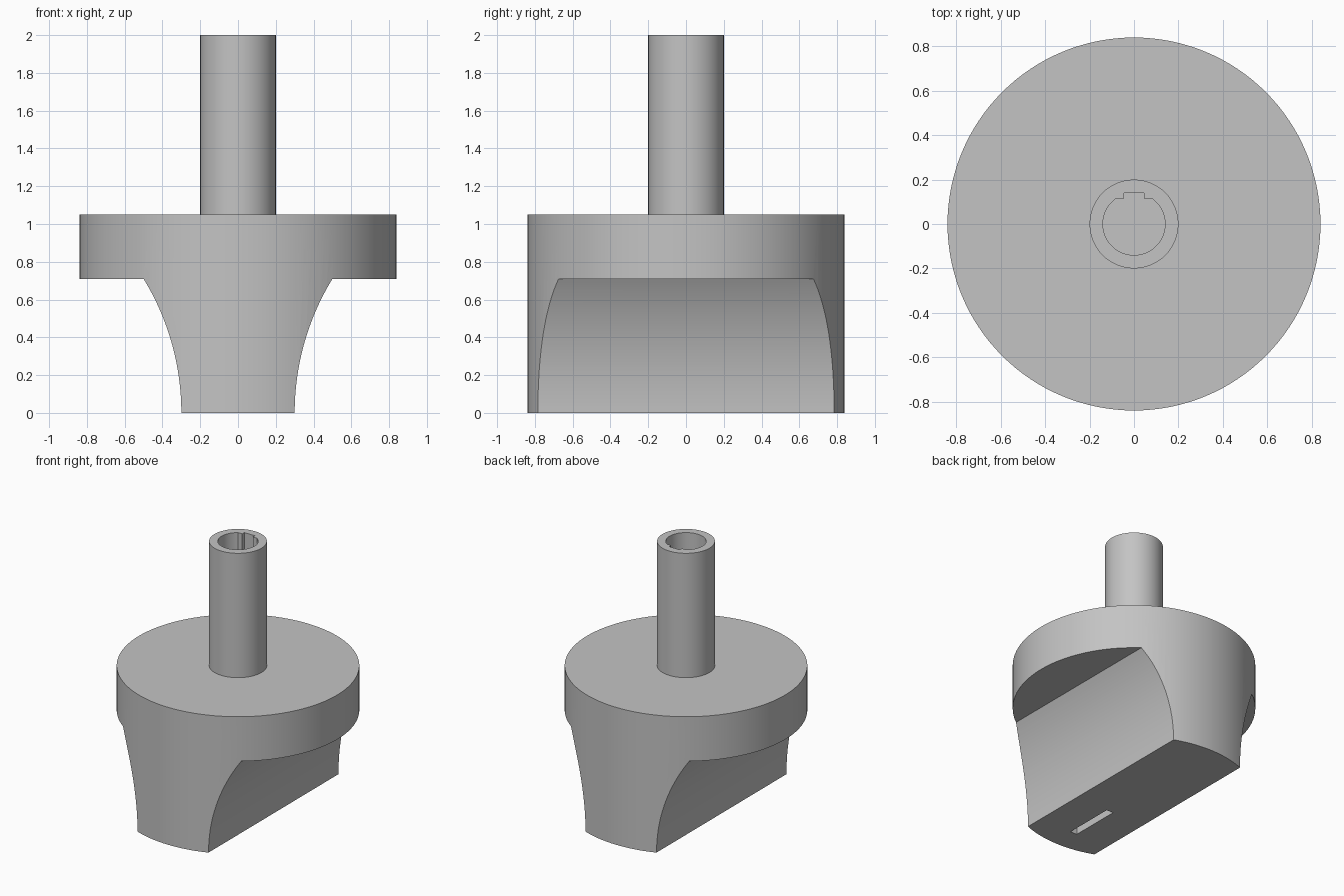
import bpy, bmesh, math
from mathutils import Vector

if "Cube" in bpy.data.objects:
    bpy.data.objects.remove(bpy.data.objects["Cube"])

DISC_R, DISC_TOP, DISC_BOTTOM = 0.84, 1.05, 0.71
SHAFT_R, SHAFT_TOP, BORE_R = 0.2, 2.0, 0.14

grey = bpy.data.materials.new("plain grey")
grey.use_nodes = True
grey.diffuse_color = (0.55, 0.55, 0.55, 1)
grey.node_tree.nodes["Principled BSDF"].inputs["Base Color"].default_value = grey.diffuse_color


def prism(name, points, direction):
    """Closed solid made by extruding a flat outline along a direction."""
    bm = bmesh.new()
    face = bm.faces.new([bm.verts.new(p) for p in points])
    out = bmesh.ops.extrude_face_region(bm, geom=[face])
    moved = [g for g in out["geom"] if isinstance(g, bmesh.types.BMVert)]
    bmesh.ops.translate(bm, verts=moved, vec=Vector(direction))
    bmesh.ops.recalc_face_normals(bm, faces=bm.faces)
    mesh = bpy.data.meshes.new(name)
    bm.to_mesh(mesh)
    bm.free()
    mesh.materials.append(grey)
    obj = bpy.data.objects.new(name, mesh)
    bpy.context.collection.objects.link(obj)
    return obj


def circle(radius, z, count=128):
    return [(radius * math.cos(math.tau * i / count),
             radius * math.sin(math.tau * i / count), z) for i in range(count)]


def cut(target, cutter):
    """Subtract the cutter from the target, then discard the cutter."""
    bpy.ops.object.select_all(action="DESELECT")
    bpy.context.view_layer.objects.active = target
    target.select_set(True)
    mod = target.modifiers.new("cut", "BOOLEAN")
    mod.operation, mod.solver, mod.object = "DIFFERENCE", "EXACT", cutter
    bpy.ops.object.modifier_apply(modifier=mod.name)
    bpy.data.objects.remove(cutter)


def smooth(obj):
    bpy.ops.object.select_all(action="DESELECT")
    bpy.context.view_layer.objects.active = obj
    obj.select_set(True)
    bpy.ops.object.shade_smooth_by_angle(angle=math.radians(25))


# Disc and grip: one drum with a concave scoop removed from each side
knob = prism("knob_body", circle(DISC_R, 0), (0, 0, DISC_TOP))
NARROW, WIDE = 0.3, 0.5
step = WIDE - NARROW
arc_r = (DISC_BOTTOM ** 2 + step ** 2) / (2 * step)
sweep = math.asin(DISC_BOTTOM / arc_r)
scoop = [(NARROW, -0.1)]
for i in range(25):
    a = sweep * i / 24
    scoop.append((NARROW + arc_r * (1 - math.cos(a)), arc_r * math.sin(a)))
scoop += [(1, DISC_BOTTOM), (1, -0.1)]
for side in (1, -1):
    cut(knob, prism("scoop_cutter", [(side * x, -1, z) for x, z in scoop], (0, 2, 0)))

# Pointer slot in the grip's end face
SLOT_W, SLOT_NEAR, SLOT_FAR = 0.028, -0.26, -0.65
slot = [(-SLOT_W, SLOT_FAR, -0.1), (SLOT_W, SLOT_FAR, -0.1),
        (SLOT_W, SLOT_NEAR, -0.1), (-SLOT_W, SLOT_NEAR, -0.1)]
cut(knob, prism("slot_cutter", slot, (0, 0, 0.2)))
smooth(knob)

# Hollow shaft: round bore with a flat and a key notch at the back
shaft = prism("shaft", circle(SHAFT_R, DISC_TOP), (0, 0, SHAFT_TOP - DISC_TOP))
FLAT_Y, KEY_X, KEY_Y = 0.115, 0.045, 0.14
start = math.asin(FLAT_Y / BORE_R)
z0 = DISC_TOP - 0.1
bore = []
for i in range(81):
    a = math.pi - start + (math.pi + 2 * start) * i / 80
    bore.append((BORE_R * math.cos(a), BORE_R * math.sin(a), z0))
bore += [(KEY_X, FLAT_Y, z0), (KEY_X, KEY_Y, z0), (-KEY_X, KEY_Y, z0), (-KEY_X, FLAT_Y, z0)]
cut(shaft, prism("bore_cutter", bore, (0, 0, SHAFT_TOP - z0 + 0.1)))
smooth(shaft)
